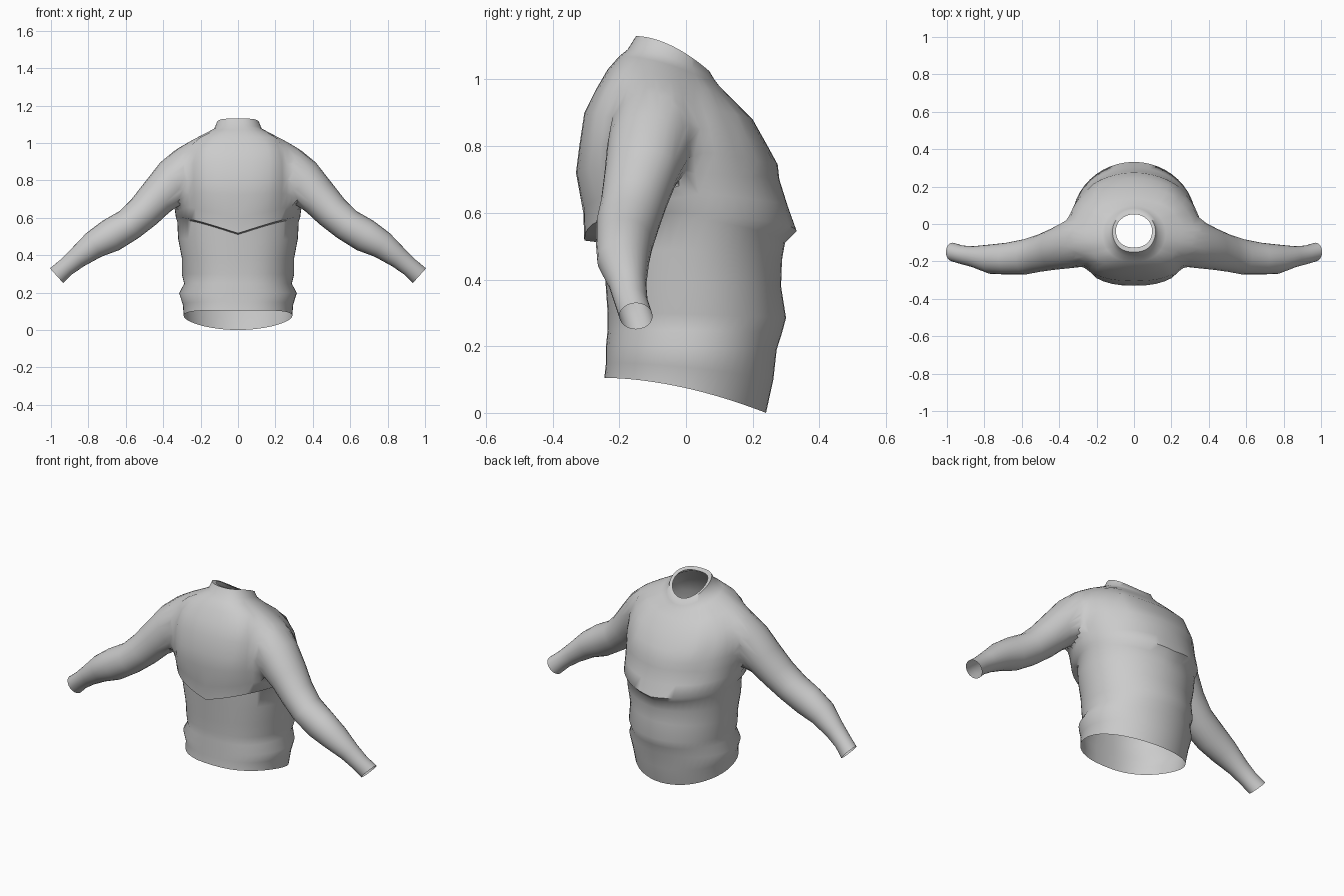
import bpy, bmesh, math
from mathutils import Vector

old = bpy.data.objects.get("Cube")
if old:
    bpy.data.objects.remove(old, do_unlink=True)


def flat_material(name, colour):
    m = bpy.data.materials.new(name)
    m.use_nodes = True
    m.diffuse_color = colour
    m.node_tree.nodes["Principled BSDF"].inputs["Base Color"].default_value = colour
    return m


cloth = flat_material("grey cloth", (0.6, 0.6, 0.6, 1))
SEG = 48


def loft(name, rings):
    """Closed tube through rings of points; the end caps get material slot 1."""
    bm = bmesh.new()
    rows = [[bm.verts.new(p) for p in ring] for ring in rings]
    for a, b in zip(rows, rows[1:]):
        for i in range(len(a)):
            j = (i + 1) % len(a)
            bm.faces.new((a[i], a[j], b[j], b[i]))
    for row in (rows[0], rows[-1]):
        bm.faces.new(row).material_index = 1
    bmesh.ops.recalc_face_normals(bm, faces=bm.faces)
    me = bpy.data.meshes.new(name)
    bm.to_mesh(me)
    bm.free()
    me.materials.append(cloth)
    me.materials.append(cloth)
    ob = bpy.data.objects.new(name, me)
    bpy.context.collection.objects.link(ob)
    return ob


def torso_ring(w, yf, zf, yb, zb, sag):
    """Oval with tilted height; sag makes the fold droop in the middle."""
    pts = []
    for i in range(SEG):
        a = math.tau * i / SEG
        c, s = math.cos(a), math.sin(a)
        x = w * math.copysign(abs(c) ** (0.8 if s < 0 else 1.0), c)
        y = (yf + yb) / 2 + (yb - yf) / 2 * s
        t = (s + 1) / 2
        z = zf + (zb - zf) * t ** 1.8 + sag * abs(x) * (1 - 0.6 * t)
        pts.append((x, y, z))
    return pts


# Torso: half width, front y, front z, back y, back z, sag
torso_rows = [
    (.29, -.245, .105, .24, 0, 0),
    (.295, -.24, .15, .262, .1, 0),
    (.315, -.24, .2, .272, .19, 0),
    (.288, -.235, .25, .288, .24, 0),
    (.30, -.235, .3, .30, .285, 0),
    (.30, -.24, .37, .285, .38, .05),
    (.32, -.245, .45, .288, .46, .15),
    (.325, -.25, .51, .297, .51, .32),
    (.332, -.305, .517, .332, .545, .32),
    (.342, -.308, .6, .305, .62, .2),
    (.352, -.33, .72, .28, .7, .06),
    (.36, -.32, .8, .275, .745, 0),
    (.365, -.305, .9, .245, .8, 0),
    (.345, -.27, .97, .2, .88, 0),
    (.27, -.235, 1.03, .135, .945, 0),
    (.17, -.20, 1.07, .1, .98, 0),
    (.13, -.175, 1.09, .085, 1.0, 0),
    (.115, -.15, 1.13, .07, 1.025, 0),
    (.097, -.125, 1.12, .052, 1.03, 0),
]
shirt = loft("shirt", [torso_ring(*r) for r in torso_rows])

# Sleeve: centre x, y, z, radius in the drop plane, radius along y
sleeve_rows = [
    (.20, -.09, .88, .11, .11),
    (.33, -.11, .83, .145, .135),
    (.42, -.13, .72, .105, .115),
    (.50, -.155, .635, .095, .1),
    (.58, -.175, .565, .088, .095),
    (.68, -.185, .505, .09, .085),
    (.77, -.188, .455, .075, .078),
    (.86, -.175, .385, .057, .056),
    (.92, -.165, .335, .05, .05),
    (.97, -.15, .29, .053, .05),
]


def sleeve(name, side):
    rings = []
    last = len(sleeve_rows) - 1
    for k, (x, y, z, r, ry) in enumerate(sleeve_rows):
        p, q = sleeve_rows[max(k - 1, 0)], sleeve_rows[min(k + 1, last)]
        d = Vector((q[0] - p[0], 0, q[2] - p[2])).normalized()
        up = Vector((-d.z, 0, d.x))
        ring = []
        for i in range(24):
            a = math.tau * i / 24
            v = Vector((x, y, z)) + up * r * math.cos(a) + Vector((0, ry * math.sin(a), 0))
            ring.append((v.x * side, v.y, v.z))
        rings.append(ring)
    return loft(name, rings)


# Merge sleeves into the torso
sleeves = [sleeve("left_sleeve", 1), sleeve("right_sleeve", -1)]
for s in sleeves:
    mod = shirt.modifiers.new("join", 'BOOLEAN')
    mod.operation = 'UNION'
    mod.solver = 'EXACT'
    mod.object = s
bpy.context.view_layer.update()
merged = bpy.data.meshes.new_from_object(
    shirt.evaluated_get(bpy.context.evaluated_depsgraph_get()))
shirt.modifiers.clear()
shirt.data = merged
for s in sleeves:
    bpy.data.objects.remove(s, do_unlink=True)

# Open the hem, collar and cuffs, then soften the armholes
bm = bmesh.new()
bm.from_mesh(merged)
caps = [f for f in bm.faces if f.material_index == 1]
bmesh.ops.delete(bm, geom=caps, context='FACES')
bmesh.ops.remove_doubles(bm, verts=bm.verts, dist=0.002)
armhole = [v for v in bm.verts if .22 < abs(v.co.x) < .46 and v.co.z > .64]
for _ in range(4):
    bmesh.ops.smooth_vert(bm, verts=armhole, factor=0.5,
                          use_axis_x=True, use_axis_y=True, use_axis_z=True)
bm.to_mesh(merged)
bm.free()
merged.materials.clear()
merged.materials.append(cloth)

bpy.ops.object.select_all(action='DESELECT')
shirt.select_set(True)
bpy.context.view_layer.objects.active = shirt
bpy.ops.object.shade_smooth_by_angle(angle=math.radians(60))
